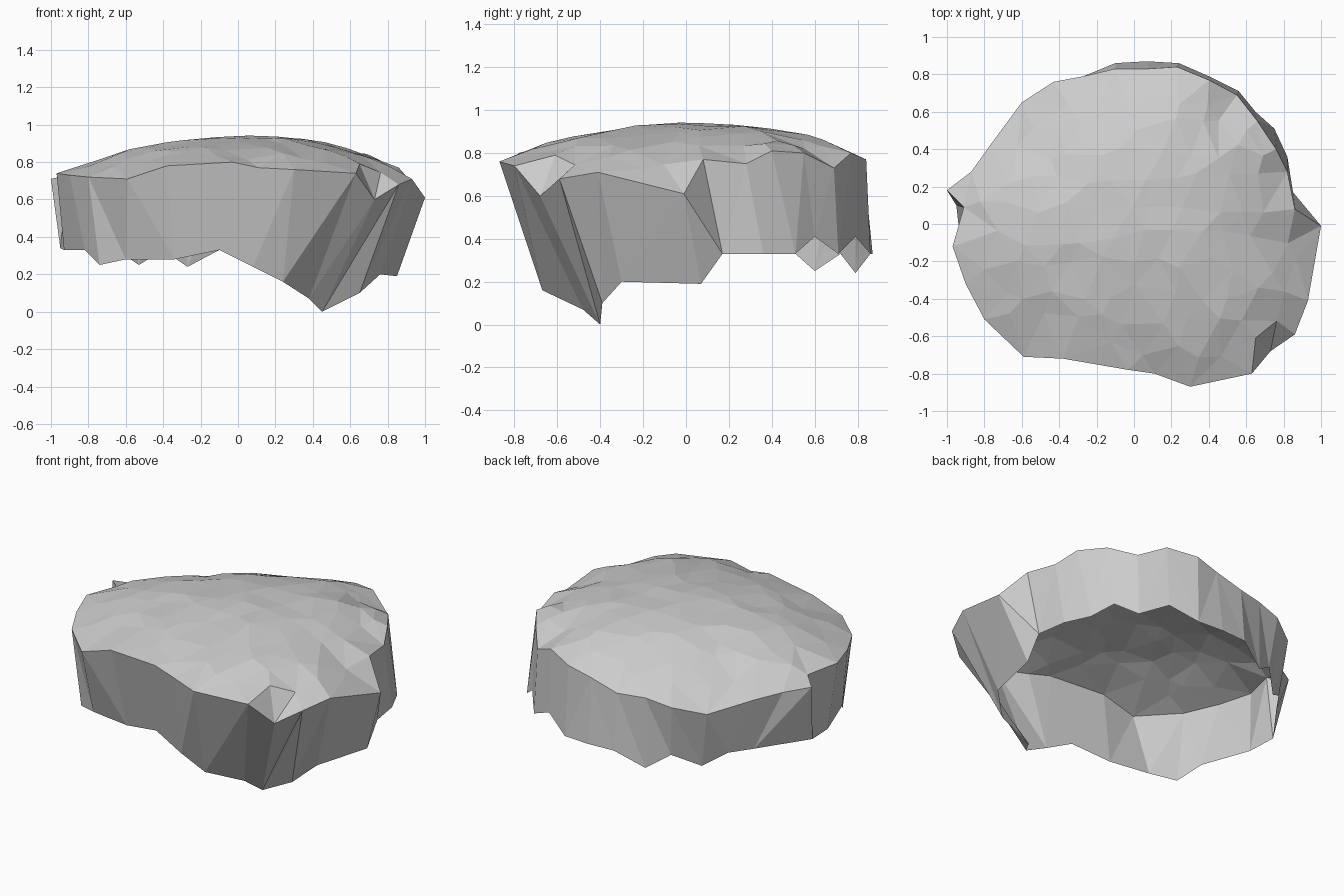
import bpy
import bmesh
import math
import random
from mathutils import Vector
from mathutils.geometry import delaunay_2d_cdt

random.seed(4)

if "Cube" in bpy.data.objects:
    bpy.data.objects.remove(bpy.data.objects["Cube"], do_unlink=True)


def outline(rows):
    """Turn rows of hundredths into a closed loop of points."""
    return [Vector(row) / 100 for row in rows]


def angle(point):
    return math.atan2(point.y, point.x) % math.tau


# Upper edge of the rock, counter-clockwise from the left side
rim = outline([
    (86, 8, 77), (82, 28, 75), (76, 40, 81), (66, 55, 80), (55, 69, 73),
    (40, 77, 80), (23, 84, 77), (8, 83, 73), (-10, 83, 68), (-27, 79, 68),
    (-43, 76, 65), (-60, 65, 61), (-77, 42, 66), (-87, 28, 68), (-100, 18, 71),
    (-91, 9, 73), (-97, -12, 74), (-90, -32, 73), (-80, -51, 72), (-59, -71, 71),
    (-38, -72, 78), (-3, -78, 80), (11, -80, 77), (30, -87, 76), (63, -80, 74),
    (65, -61, 79), (73, -68, 60), (86, -59, 68), (93, -41, 71), (100, -1, 61),
])
CHIP = 25  # rim corner where a chip is broken away

# Ragged lower edge of the open shell
base = outline([
    (85, 17, 33), (82, 36, 33), (75, 51, 33), (65, 60, 41),
    (56, 71, 33), (40, 79, 41), (24, 86, 33), (7, 87, 33), (-10, 86, 33),
    (-27, 79, 24), (-40, 72, 33), (-53, 60, 25), (-65, 51, 33), (-74, 38, 33),
    (-95, 10, 34), (-93, -8, 33), (-82, -38, 33), (-74, -50, 25), (-60, -58, 28),
    (-34, -62, 28), (-10, -67, 33), (8, -68, 24), (24, -67, 16), (38, -48, 7),
    (45, -40, 0), (65, -39, 10), (76, -30, 20), (85, 7, 19),
])

# The dome peaks a little off the middle and ignores the chip's low corner
peak = Vector((0.12, 0.08, 0))
dome_edge = [p - peak for p in rim]
dome_edge.pop(CHIP + 1)


def edge_at(direction):
    """Distance and height of the dome's edge in a direction from its peak."""
    for i, a in enumerate(dome_edge):
        side = dome_edge[(i + 1) % len(dome_edge)] - a
        cross = direction.x * side.y - direction.y * side.x
        if abs(cross) < 1e-9:
            continue
        t = (a.x * direction.y - a.y * direction.x) / cross
        reach = (a.x * side.y - a.y * side.x) / cross
        if 0 <= t <= 1 and reach > 0:
            return reach, a.z + side.z * t
    return 1, 0.7


def dome_points(step):
    """Scattered points on a low dome that meets the rim."""
    found = []
    count = int(1.2 / step) + 1
    for i in range(-count, count + 1):
        for j in range(-count, count + 1):
            p = Vector((i + (j % 2) / 2, j, 0)) * step
            p.x += random.uniform(-0.3, 0.3) * step
            p.y += random.uniform(-0.3, 0.3) * step
            reach, height = edge_at(p.normalized())
            share = p.length / reach
            if share < 0.9:
                rise = 1 - share ** 2.4
                p.z = height + (0.937 - height) * rise + random.uniform(-0.008, 0.008)
                found.append(p + peak)
    return found


mesh = bpy.data.meshes.new("rock_shell")
bm = bmesh.new()

# Faceted top
points = rim + dome_points(0.15)
loop = list(range(len(rim)))
flat, _, faces, sources, _, _ = delaunay_2d_cdt(
    [p.xy for p in points], [], [loop], 1, 1e-5)
top = [bm.verts.new((p.x, p.y, points[src[0]].z)) for p, src in zip(flat, sources)]
for face in faces:
    bm.faces.new([top[i] for i in face])

# Steep chipped facet, which the side wall passes below
upper = [bm.verts.new(p) for p in rim]
lower = [bm.verts.new(p) for p in base]
bm.faces.new((upper[CHIP], upper[CHIP - 1], upper[CHIP + 1]))
upper.pop(CHIP)

# Broken side wall, zipped between the two edges by angle
start = angle(rim[0])


def turn(verts, i):
    if i >= len(verts):
        return math.tau + i - len(verts)
    return (angle(verts[i].co) - start) % math.tau


u = v = 0
while u < len(upper) or v < len(lower):
    a, b = upper[u % len(upper)], lower[v % len(lower)]
    raise_upper = v >= len(lower) or (
        u < len(upper) and turn(upper, u + 1) < turn(lower, v + 1))
    if raise_upper:
        u += 1
        bm.faces.new((a, b, upper[u % len(upper)]))
    else:
        v += 1
        bm.faces.new((a, b, lower[v % len(lower)]))

bmesh.ops.remove_doubles(bm, verts=bm.verts[:], dist=0.0005)
bm.to_mesh(mesh)
bm.free()

# Plain stone colour
stone = bpy.data.materials.new("stone_grey")
stone.use_nodes = True
colour = (0.6, 0.6, 0.6, 1)
stone.diffuse_color = colour
stone.node_tree.nodes["Principled BSDF"].inputs["Base Color"].default_value = colour
mesh.materials.append(stone)

rock = bpy.data.objects.new("rock_shell", mesh)
bpy.context.collection.objects.link(rock)
